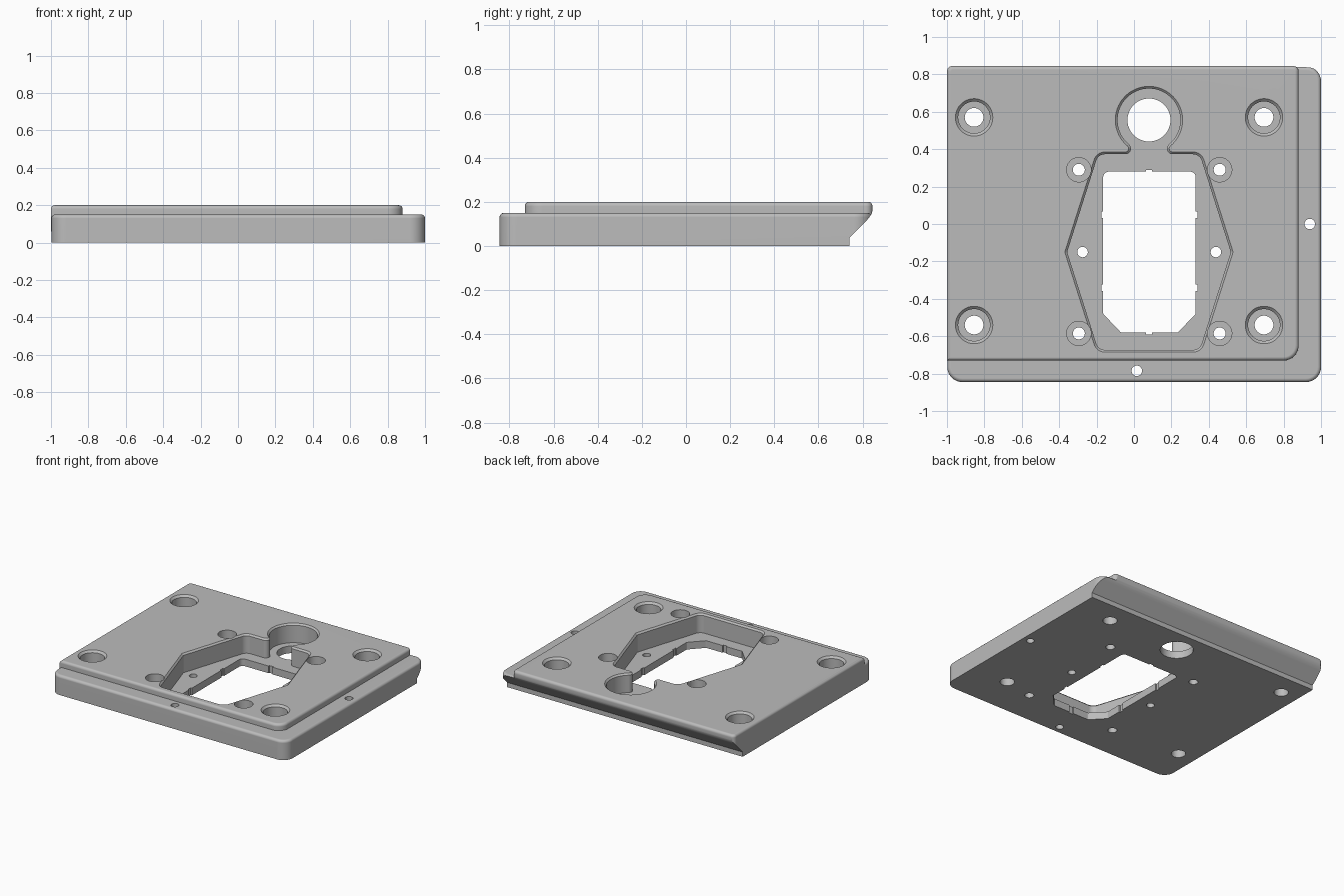
import bpy, bmesh
from math import sin, cos, pi, radians
from mathutils import Vector

cube = bpy.data.objects.get("Cube")
if cube:
    bpy.data.objects.remove(cube, do_unlink=True)

metal = bpy.data.materials.new("plain grey")
metal.use_nodes = True
grey = (0.5, 0.5, 0.5, 1)
metal.diffuse_color = grey
metal.node_tree.nodes["Principled BSDF"].inputs["Base Color"].default_value = grey


def arc(cx, cy, r, start, end, n):
    """Points along an arc, angles in degrees."""
    angles = [radians(start + (end - start) * i / n) for i in range(n + 1)]
    return [Vector((cx + r * cos(a), cy + r * sin(a))) for a in angles]


def rounded(corners, steps=8):
    """Counter-clockwise outline from (x, y, radius) corners."""
    out = []
    for i, (x, y, r) in enumerate(corners):
        p = Vector((x, y))
        if r == 0:
            out.append(p)
            continue
        a = (Vector(corners[i - 1][:2]) - p).normalized()
        b = (Vector(corners[(i + 1) % len(corners)][:2]) - p).normalized()
        half = a.angle(b) / 2
        centre = p + (a + b).normalized() * r / sin(half)
        reach = r * cos(half) / sin(half)
        u, v = p + a * reach - centre, p + b * reach - centre
        turn = u.angle_signed(v)
        for k in range(steps + 1):
            t = -turn * k / steps
            out.append(centre + Vector((u.x * cos(t) - u.y * sin(t), u.x * sin(t) + u.y * cos(t))))
    return out


def offset(outline, d):
    """Move a counter-clockwise outline outward by d."""
    out = []
    for i, p in enumerate(outline):
        e = (p - outline[i - 1]).normalized()
        f = (outline[(i + 1) % len(outline)] - p).normalized()
        n, m = Vector((e.y, -e.x)), Vector((f.y, -f.x))
        out.append(p + (n + m) * d / (1 + n.dot(m)))
    return out


def loft(name, outline, sections):
    """Solid through (height, outward offset) sections of one outline."""
    bm = bmesh.new()
    rings = [[bm.verts.new((p.x, p.y, z)) for p in offset(outline, d)] for z, d in sections]
    n = len(outline)
    for low, high in zip(rings, rings[1:]):
        for i in range(n):
            j = (i + 1) % n
            bm.faces.new((low[i], low[j], high[j], high[i]))
    bm.faces.new(rings[0][::-1])
    bm.faces.new(rings[-1])
    bmesh.ops.recalc_face_normals(bm, faces=bm.faces)
    mesh = bpy.data.meshes.new(name)
    bm.to_mesh(mesh)
    bm.free()
    mesh.materials.append(metal)
    obj = bpy.data.objects.new(name, mesh)
    bpy.context.collection.objects.link(obj)
    return obj


def combine(target, tool, operation="DIFFERENCE"):
    mod = target.modifiers.new("combine", "BOOLEAN")
    mod.operation, mod.solver, mod.object = operation, "EXACT", tool
    bpy.context.view_layer.objects.active = target
    bpy.ops.object.modifier_apply(modifier=mod.name)
    bpy.data.objects.remove(tool, do_unlink=True)


def bore(x, y, r, sections):
    combine(plate, loft("bore", arc(x, y, r, 0, 360 - 7.5, 47), sections))


def slab(name, corners, bottom, top, r):
    """Prism with a rounded upper rim."""
    rim = [(top - r + r * sin(i * pi / 10), r * cos(i * pi / 10) - r) for i in range(6)]
    return loft(name, rounded(corners), [(bottom, 0)] + rim)


# Lower slab and offset raised slab
plate = slab("mounting_plate", [(-0.998, -0.845, 0.08), (1, -0.845, 0.08),
                                (1, 0.842, 0.08), (-0.998, 0.842, 0.03)], 0, 0.15, 0.02)
raised = slab("raised_slab", [(-1, -0.73, 0), (0.88, -0.73, 0.08),
                              (0.88, 0.845, 0.03), (-1, 0.845, 0.03)], 0.06, 0.2, 0.02)
combine(plate, raised, "UNION")

# Sloped undercut along the back, swept across the width
profile = [(0.74, -0.1), (1, -0.1), (1, 0.165), (0.846, 0.165), (0.842, 0.148),
           (0.833, 0.133), (0.82, 0.117), (0.74, 0.036)]
undercut = loft("undercut", [Vector(p) for p in profile], [(-1.2, 0), (1.2, 0)])
for v in undercut.data.vertices:
    v.co = (v.co.z, v.co.x, v.co.y)
combine(plate, undercut)

# Six-sided pocket joined to a round one, with a chamfered rim
MID = 0.08
FLOOR = 0.055
lower = rounded([(-0.2, 0.385, 0.06), (-0.37, -0.15, 0.03), (-0.2, -0.685, 0.06),
                 (0.36, -0.685, 0.06), (0.53, -0.15, 0.03), (0.36, 0.385, 0.06),
                 (MID + 0.077, 0.385, 0), (MID - 0.077, 0.385, 0)])[:-2]
neck = rounded([(0.36, 0.385, 0), (MID + 0.077, 0.385, 0.018), (MID + 0.116, 0.418, 0)], 6)[1:-1]
mirrored = [Vector((2 * MID - p.x, p.y)) for p in reversed(neck)]
pocket = lower + neck + arc(MID, 0.556, 0.18, -50, 230, 48) + mirrored
combine(plate, loft("pocket", pocket, [(FLOOR, -0.012), (0.188, -0.012), (0.2, 0), (0.205, 0.005)]))

# Window through the pocket floor, with small notches
window = rounded([(-0.165, 0.28, 0.03), (-0.165, -0.48, 0.01), (-0.07, -0.58, 0.01),
                  (0.235, -0.58, 0.01), (0.33, -0.48, 0.01), (0.33, 0.28, 0.03)], 5)
through = [(-0.1, 0), (0.12, 0)]
combine(plate, loft("window", window, through))
notches = [(MID, 0.27), (MID, -0.57)] + [(x, y) for x in (-0.155, 0.32) for y in (0.05, -0.34)]
for x, y in notches:
    w, h = (0.017, 0.02) if x == MID else (0.02, 0.017)
    box = [Vector((x + i * w, y + j * h)) for i, j in ((-1, -1), (1, -1), (1, 1), (-1, 1))]
    combine(plate, loft("notch", box, through))

# Round opening, lip holes and pocket floor holes
straight = [(-0.1, 0), (0.3, 0)]
bore(MID, 0.556, 0.115, straight)
for x, y in ((0.94, 0), (0.015, -0.785), (-0.275, -0.15), (0.438, -0.15)):
    bore(x, y, 0.028, straight)

# Large corner counterbores with chamfered rims, and small plain ones
for x in (-0.855, 0.695):
    for y in (0.57, -0.54):
        bore(x, y, 0.05, [(-0.1, 0), (0.09, 0), (0.09, 0.035), (0.185, 0.035), (0.215, 0.065)])
for x in (-0.295, 0.458):
    for y in (0.29, -0.585):
        bore(x, y, 0.032, [(-0.1, 0), (0.09, 0), (0.09, 0.033), (0.3, 0.033)])

# Smooth the rounded edges, keep the flats flat
bpy.ops.object.select_all(action="DESELECT")
plate.select_set(True)
bpy.context.view_layer.objects.active = plate
bpy.ops.object.shade_smooth_by_angle(angle=radians(30))
normals = plate.modifiers.new("flat faces", "WEIGHTED_NORMAL")
normals.keep_sharp = True
